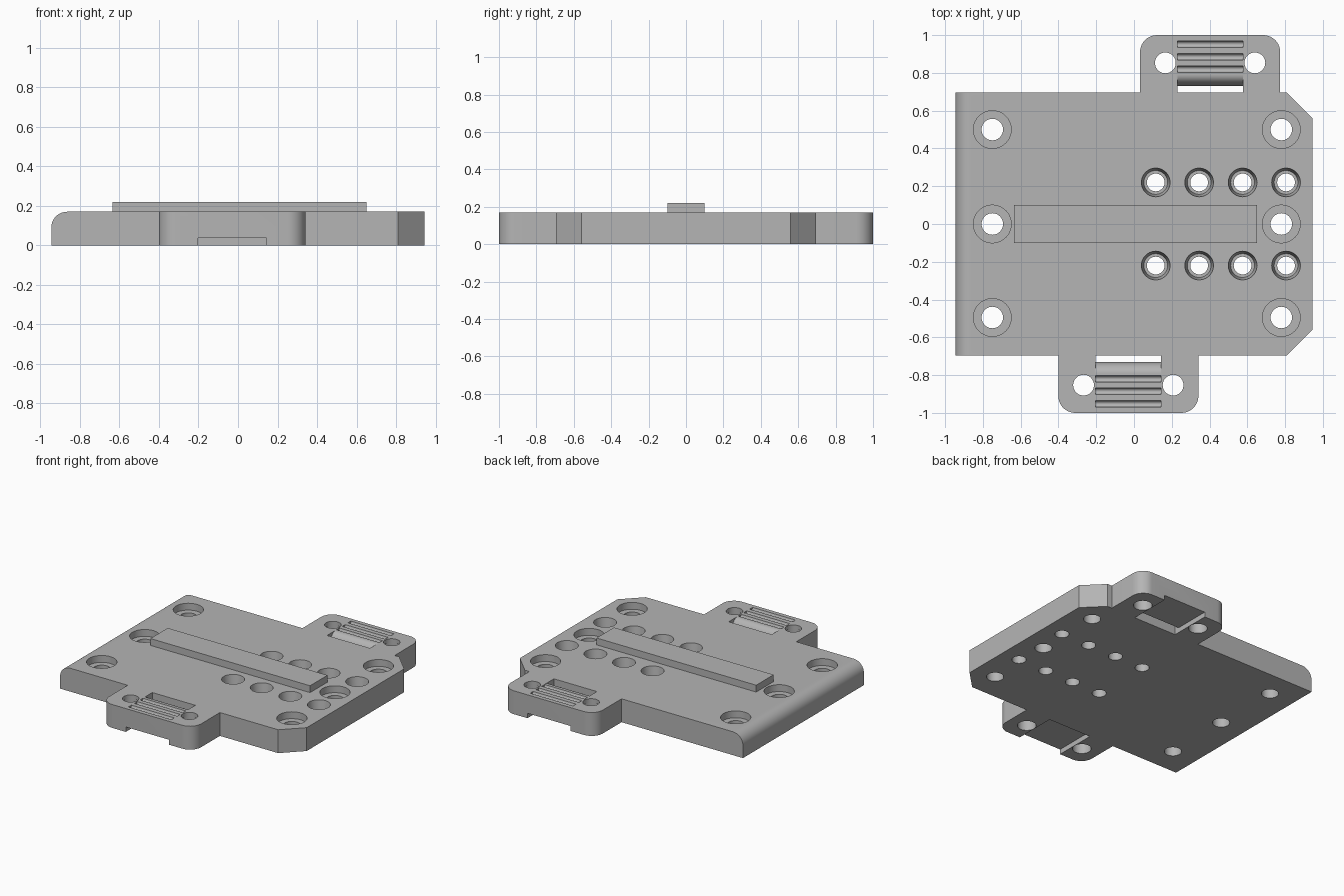
import bpy, bmesh, math

old = bpy.data.objects.get("Cube")
if old:
    bpy.data.objects.remove(old, do_unlink=True)

TOP = 0.17     # plate thickness
EDGE = 0.695   # plate half depth
LEFT = 0.945   # plate half width

grey = bpy.data.materials.new("plain grey")
grey.use_nodes = True
colour = (0.46, 0.46, 0.46, 1)
grey.diffuse_color = colour
grey.node_tree.nodes["Principled BSDF"].inputs["Base Color"].default_value = colour


def make_object(name, bm):
    bmesh.ops.recalc_face_normals(bm, faces=bm.faces)
    mesh = bpy.data.meshes.new(name)
    bm.to_mesh(mesh)
    bm.free()
    mesh.materials.append(grey)
    obj = bpy.data.objects.new(name, mesh)
    bpy.context.collection.objects.link(obj)
    return obj


def prism(bm, points, offset):
    """Extrude a closed polygon of 3D points along an offset."""
    face = bm.faces.new([bm.verts.new(p) for p in points])
    new = bmesh.ops.extrude_face_region(bm, geom=[face])["geom"]
    bmesh.ops.translate(bm, vec=offset, verts=[v for v in new if isinstance(v, bmesh.types.BMVert)])


def turned(bm, x, y, profile, n=40):
    """Solid of revolution from (radius, height) pairs."""
    rings = [[bm.verts.new((x + r * math.cos(math.tau * i / n),
                            y + r * math.sin(math.tau * i / n), z))
              for i in range(n)] for r, z in profile]
    for a, b in zip(rings, rings[1:]):
        for i in range(n):
            j = (i + 1) % n
            bm.faces.new((a[i], a[j], b[j], b[i]))
    bm.faces.new(rings[0])
    bm.faces.new(rings[-1])


def round_edges(bm, test, radius):
    edges = [e for e in bm.edges if all(test(v.co) for v in e.verts)]
    bmesh.ops.bevel(bm, geom=edges, offset=radius, segments=10, profile=0.5, affect='EDGES')


# Plate with two offset tabs and clipped right corners
tabs = [(0.403, 1), (-0.03, -1)]
half = 0.371
back, front = tabs[0][0], tabs[1][0]
outline = [(-LEFT, -EDGE), (front - half, -EDGE), (front - half, -1), (front + half, -1),
           (front + half, -EDGE), (0.81, -EDGE), (LEFT, -0.56), (LEFT, 0.56), (0.81, EDGE),
           (back + half, EDGE), (back + half, 1), (back - half, 1), (back - half, EDGE), (-LEFT, EDGE)]
bm = bmesh.new()
prism(bm, [(x, y, 0) for x, y in outline], (0, 0, TOP))
corners = [e for e in bm.edges
           if all(abs(v.co.y) > 0.99 for v in e.verts) and abs(e.verts[0].co.z - e.verts[1].co.z) > 0.1]
bmesh.ops.bevel(bm, geom=corners, offset=0.09, segments=10, profile=0.5, affect='EDGES')
round_edges(bm, lambda c: c.x < -LEFT + 0.001 and c.z > TOP - 0.001, 0.08)
plate = make_object("base_plate", bm)

cut = bmesh.new()
# Mounting holes with shallow counterbores
for x in (-0.75, 0.78):
    for y in (-0.495, 0, 0.5):
        turned(cut, x, y, [(0.057, -0.05), (0.057, 0.12), (0.1, 0.12), (0.1, 0.25)])

# Two rows of deep tapered sockets
for i in range(4):
    for y in (-0.22, 0.22):
        turned(cut, 0.115 + 0.23 * i, y,
               [(0.047, -0.05), (0.047, 0.06), (0.063, 0.06), (0.076, TOP), (0.076, 0.25)])

# Strap slots, channels, grip grooves and stepped holes on the tabs
for cx, s in tabs:
    x0, width = cx - 0.173, (0.346, 0, 0)
    ramp = [(0.79 - 0.06 * math.cos(t), 0.08 + 0.09 * math.sin(t))
            for t in (math.pi / 2 * k / 8 for k in range(9))]
    slot = [(EDGE, -0.05), (1.05, -0.05), (1.05, 0.036), (0.73, 0.036)] + ramp
    slot += [(0.79, 0.25), (EDGE, 0.25)]
    prism(cut, [(x0, s * y, z) for y, z in slot], width)
    for y in (0.82, 0.885, 0.952):
        groove = [(y + 0.017 * math.cos(math.tau * k / 16), TOP + 0.02 * math.sin(math.tau * k / 16))
                  for k in range(16)]
        prism(cut, [(x0, s * yy, z) for yy, z in groove], width)
    for side in (-1, 1):
        # kept clear of the channel so the cutters never touch
        turned(cut, cx + side * 0.237, s * 0.853,
               [(0.062, -0.05), (0.062, 0.14), (0.055, 0.14), (0.055, 0.25)])
cutter = make_object("hole_cutter", cut)
cutter.hide_render = True

boolean = plate.modifiers.new("holes", 'BOOLEAN')
boolean.operation = 'DIFFERENCE'
boolean.solver = 'EXACT'
boolean.object = cutter
bpy.ops.object.select_all(action='DESELECT')
bpy.context.view_layer.objects.active = plate
plate.select_set(True)
bpy.ops.object.modifier_apply(modifier=boolean.name)
bpy.data.objects.remove(cutter, do_unlink=True)
bpy.ops.object.shade_smooth_by_angle(angle=math.radians(30))

# Raised bar along the middle
bm = bmesh.new()
prism(bm, [(-0.635, -0.1, TOP), (0.65, -0.1, TOP), (0.65, 0.1, TOP), (-0.635, 0.1, TOP)], (0, 0, 0.05))
make_object("raised_bar", bm)
